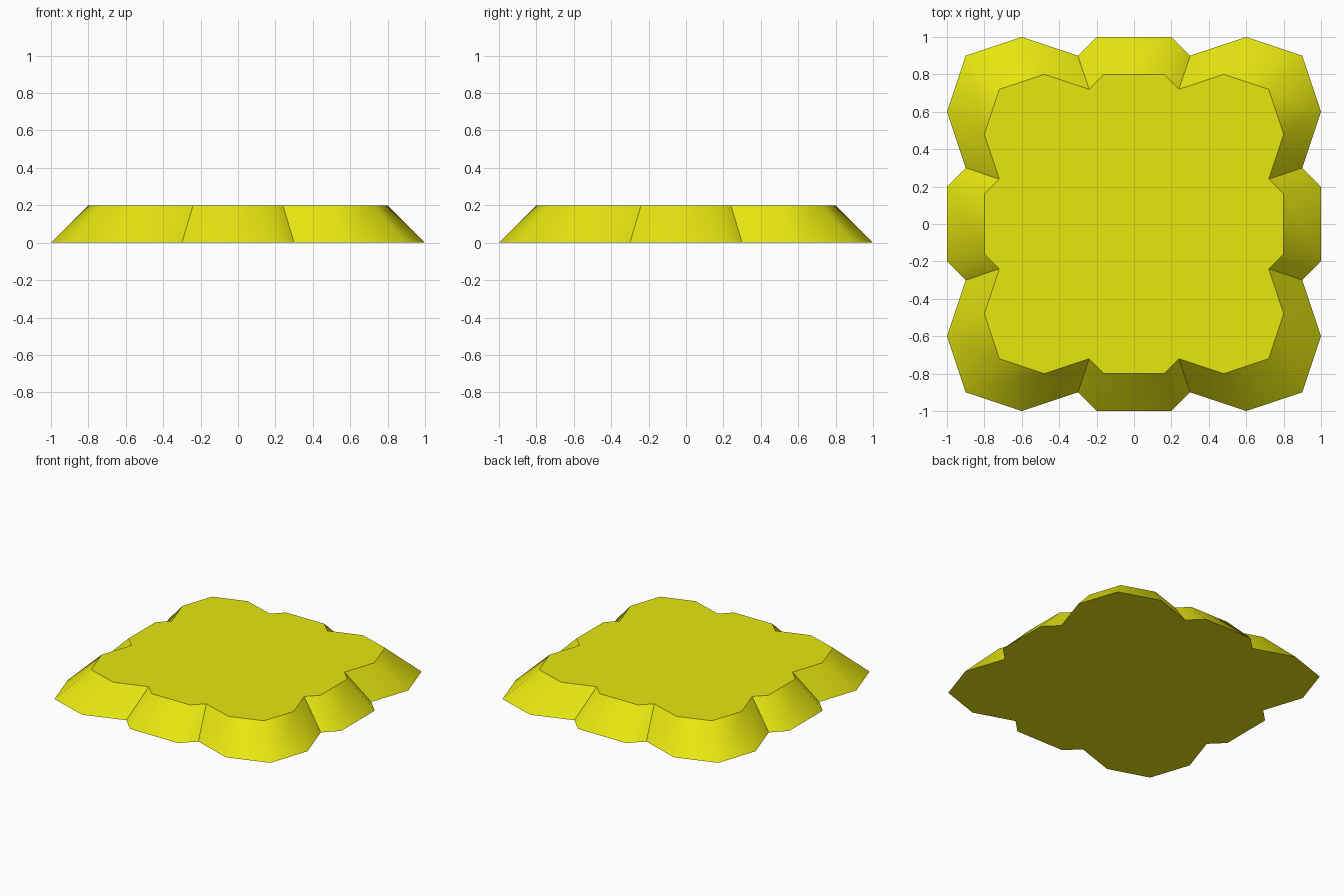
import bpy, bmesh

if "Cube" in bpy.data.objects:
    bpy.data.objects.remove(bpy.data.objects["Cube"])

# Yellow plate colour
mat = bpy.data.materials.new("yellow")
mat.diffuse_color = (0.8, 0.8, 0.005, 1)
mat.use_nodes = True
mat.node_tree.nodes["Principled BSDF"].inputs["Base Color"].default_value = mat.diffuse_color

# Scalloped outline: one quarter, turned four times
quarter = [(0.9, 0.3), (1, 0.6), (0.9, 0.9), (0.6, 1), (0.3, 0.9), (0.2, 1), (-0.2, 1), (-0.3, 0.9)]
outline = []
for turn in range(4):
    for x, y in quarter[:-1]:
        for _ in range(turn):
            x, y = -y, x
        outline.append((x, y))

# Bevelled plate: bottom outline joined to a smaller top outline
bm = bmesh.new()
bottom = [bm.verts.new((x, y, 0)) for x, y in outline]
top = [bm.verts.new((x * 0.8, y * 0.8, 0.2)) for x, y in outline]
bm.faces.new(top)
bm.faces.new(bottom[::-1])
n = len(outline)
for i in range(n):
    j = (i + 1) % n
    f = bm.faces.new((bottom[i], bottom[j], top[j], top[i]))
    f.smooth = True

# Crisp rims and crisp notch creases, soft lobes
for e in bm.edges:
    a, b = e.verts
    rim = abs(a.co.z - b.co.z) < 0.01
    low = a if a.co.z < b.co.z else b
    small, big = sorted((abs(low.co.x), abs(low.co.y)))
    notch = abs(small - 0.3) < 0.01 and abs(big - 0.9) < 0.01
    e.smooth = not (rim or notch)

mesh = bpy.data.meshes.new("scalloped_plate")
bm.to_mesh(mesh)
bm.free()
mesh.materials.append(mat)
obj = bpy.data.objects.new("scalloped_plate", mesh)
bpy.context.collection.objects.link(obj)
